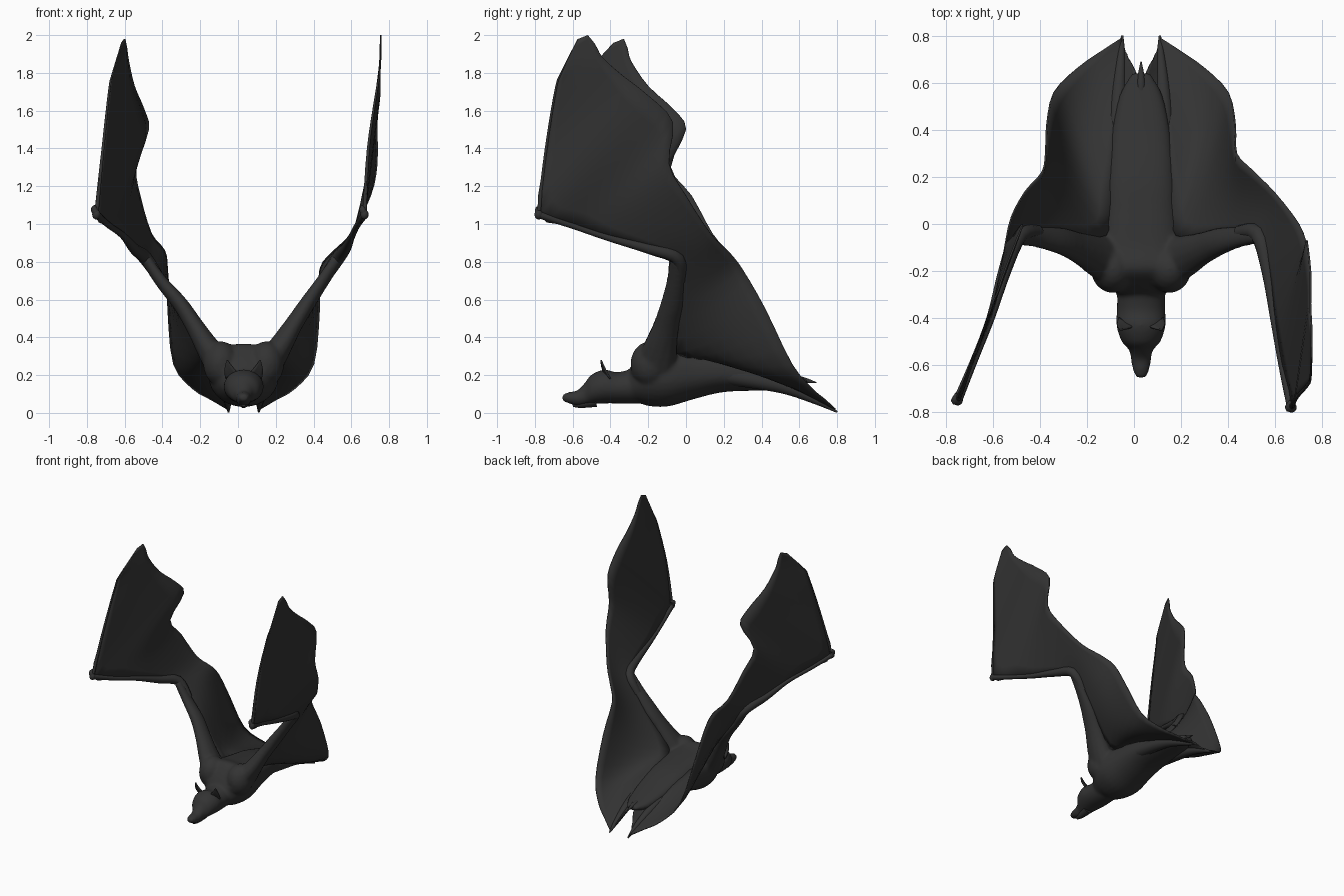
import bpy, bmesh, math
from mathutils import Vector

cube = bpy.data.objects.get("Cube")
if cube:
    bpy.data.objects.remove(cube)

CX = 0.03  # centre line of the body


def material(name, rgb):
    m = bpy.data.materials.new(name)
    m.use_nodes = True
    m.diffuse_color = (*rgb, 1)
    bsdf = m.node_tree.nodes["Principled BSDF"]
    bsdf.inputs["Base Color"].default_value = (*rgb, 1)
    bsdf.inputs["Roughness"].default_value = 0.8
    return m


HIDE = material("charcoal hide", (0.033, 0.033, 0.033))


def finish(bm, name, closed=True):
    if closed:
        bmesh.ops.recalc_face_normals(bm, faces=bm.faces)
    mesh = bpy.data.meshes.new(name)
    bm.to_mesh(mesh)
    bm.free()
    ob = bpy.data.objects.new(name, mesh)
    bpy.context.collection.objects.link(ob)
    mesh.materials.append(HIDE)
    bpy.ops.object.select_all(action="DESELECT")
    ob.select_set(True)
    bpy.context.view_layer.objects.active = ob
    bpy.ops.object.shade_smooth_by_angle(angle=math.radians(50))
    return ob


def spline(pts, steps):
    """Catmull-Rom through points of any dimension."""
    pts = [Vector(p) for p in pts]
    out = []
    for i in range(len(pts) - 1):
        a, b, c, d = pts[max(i - 1, 0)], pts[i], pts[i + 1], pts[min(i + 2, len(pts) - 1)]
        for s in range(steps):
            t = s / steps
            out.append(0.5 * (2 * b + (c - a) * t + (2 * a - 5 * b + 4 * c - d) * t * t
                              + (3 * b - a - 3 * c + d) * t ** 3))
    return out + [pts[-1]]


def skin(bm, rings, cap=True, loop=True):
    vs = [[bm.verts.new(p) for p in r] for r in rings]
    n = len(vs[0])
    for a, b in zip(vs, vs[1:]):
        for j in range(n if loop else n - 1):
            k = (j + 1) % n
            bm.faces.new((a[j], a[k], b[k], b[j]))
    if cap:
        bm.faces.new(vs[0])
        bm.faces.new(vs[-1])


def circle(sides):
    return [2 * math.pi * k / sides for k in range(sides)]


def trunk(name, sections, back_power=1):
    """Sections are (y, centre z, half width, half height); a low power squares the back."""
    def ring(y, z, w, h):
        for t in circle(28):
            c, s = math.cos(t), math.sin(t)
            p = back_power if s > 0 else 1
            yield (CX + w * math.copysign(abs(c) ** p, c), y,
                   z + h * math.copysign(abs(s) ** p, s))

    bm = bmesh.new()
    skin(bm, [list(ring(*sec)) for sec in spline(sections, 4)])
    return finish(bm, name)


def tube(name, path, radii, sides=12, flat=1):
    bm = bmesh.new()
    data = spline([(*p, r) for p, r in zip(path, radii)], 4)
    pts = [Vector(d[:3]) for d in data]
    rings = []
    for i, p in enumerate(pts):
        axis = (pts[min(i + 1, len(pts) - 1)] - pts[max(i - 1, 0)]).normalized()
        u = axis.cross(Vector((0.3, 0.2, 1))).normalized()
        v = axis.cross(u) * flat
        rings.append([p + data[i][3] * (math.cos(t) * u + math.sin(t) * v)
                      for t in circle(sides)])
    skin(bm, rings)
    return finish(bm, name)


def sheet(name, lead, trail, sag=(0, 0, 0), sag_rows=1, cols=8):
    """Thin membrane stretched between two edges; its first rows may sag."""
    bm = bmesh.new()
    rows = []
    for i, (a, b) in enumerate(zip(spline(lead, 3), spline(trail, 3))):
        fade = math.sin(math.pi * min(i / sag_rows, 1))
        bow = Vector(sag) * (b - a).length * fade
        rows.append([a.lerp(b, c / cols) + bow * math.sin(math.pi * c / cols)
                     for c in range(cols + 1)])
    skin(bm, rows, cap=False, loop=False)
    ob = finish(bm, name, closed=False)
    mod = ob.modifiers.new("thickness", "SOLIDIFY")
    mod.thickness = 0.008
    mod.offset = 0


def ball(name, at, size):
    bm = bmesh.new()
    bmesh.ops.create_uvsphere(bm, u_segments=16, v_segments=10, radius=1)
    for v in bm.verts:
        v.co = Vector([at[i] + v.co[i] * size[i] for i in range(3)])
    return finish(bm, name)


# Body and head, fused with the arms below
flesh = [
    trunk("body", [(-0.31, .135, .09, .075), (-0.26, .175, .135, .12), (-0.19, .2, .175, .165),
                   (-0.09, .19, .185, .155), (0.05, .2, .165, .125), (0.2, .205, .15, .095),
                   (0.4, .18, .125, .062), (0.55, .16, .09, .04), (0.64, .16, .04, .018)],
          back_power=0.7),
    trunk("head", [(-0.22, .15, .1, .1), (-0.36, .133, .103, .083), (-0.43, .14, .105, .09),
                   (-0.5, .125, .083, .078), (-0.535, .1, .052, .06), (-0.575, .078, .043, .042),
                   (-0.62, .08, .036, .03), (-0.655, .08, .02, .018)])]
tube("lower_jaw", [(CX, -0.48, .07), (CX, -0.56, .05), (CX, -0.6, .042)], [.04, .025, .01])
tube("tail", [(CX, .54, .175), (CX, .61, .175), (CX, .69, .16)], [.02, .018, .003])

# Wing edges shared by both sides: along the body and up the arm
body_lead = [(0.11, .77, .025), (0.125, .55, .14), (0.145, .3, .24), (0.16, .1, .285),
             (0.18, -.05, .32), (0.355, -.045, .56)]
body_trail = [(0.115, .79, .02), (0.2, .735, .07), (0.3, .665, .13), (0.4, .56, .26),
              (0.43, .42, .55), (0.435, .3, .76)]

# Outer part of each wing from the elbow on, posed differently left and right
outer = {
    1: ([(0.45, -.035, .7), (0.53, -.045, .82), (0.57, -.2, .87), (0.6, -.42, .93),
         (0.63, -.6, .99), (0.67, -.78, 1.05), (0.69, -.74, 1.4), (0.735, -.69, 1.71),
         (0.75, -.66, 1.8), (0.755, -.57, 1.98)],
        [(0.5, .23, .85), (0.6, .13, .95), (0.7, 0, 1.15), (0.735, -.09, 1.32),
         (0.735, -.07, 1.54), (0.75, -.2, 1.68), (0.75, -.34, 1.79), (0.755, -.44, 1.88),
         (0.755, -.48, 1.95), (0.755, -.52, 2.0)]),
    -1: ([(-.41, -.035, .7), (-.49, -.05, .82), (-.55, -.2, .87), (-.61, -.4, .94),
          (-.68, -.58, .99), (-.75, -.75, 1.05), (-.715, -.66, 1.4), (-.68, -.56, 1.72),
          (-.665, -.53, 1.79), (-.615, -.38, 1.96)],
         [(-.39, .22, .86), (-.46, .14, .95), (-.52, .03, 1.15), (-.54, -.08, 1.3),
          (-.475, 0, 1.5), (-.5, -.07, 1.61), (-.55, -.2, 1.73), (-.58, -.29, 1.86),
          (-.59, -.31, 1.93), (-.6, -.33, 1.98)])}

for s, side in ((1, "left"), (-1, "right")):
    def m(x, y, z):
        return (CX + s * (x - CX), y, z)

    def flip(points):
        return [m(*p) for p in points]

    lead, trail = outer[s]
    # Wing membrane in one piece from foot to tip
    sheet(side + "_wing_membrane", flip(body_lead) + lead, flip(body_trail) + trail,
          (s * 0.06, 0, -0.06), sag_rows=24)
    # Arm bones, finger and thumb
    flesh.append(tube(side + "_upper_arm",
                      flip([(0.12, -.17, .2), (0.21, -.14, .33), (0.29, -.105, .46),
                            (0.365, -.075, .575)]) + [Vector(lead[0]) + Vector((0, -.02, 0)),
                                                      lead[1]],
                      [.13, .095, .07, .06, .048, .042], flat=0.7))
    tube(side + "_forearm", lead[:6], [.03, .036, .028, .018, .016, .02])
    tube(side + "_finger", lead[5:], [.012, .008, .006, .005, .003], 8)
    wrist = Vector(lead[5])
    ball(side + "_wrist", wrist, (.022, .022, .026))
    tube(side + "_thumb", [wrist, wrist + Vector((-.012, 0, .03)),
                           wrist + Vector((-.005, .03, .045))], [.018, .017, .006], 8)
    # Shoulder muscle
    flesh.append(ball(side + "_shoulder", m(0.15, -.19, .26), (.095, .105, .12)))
    # Hind leg and pointed foot
    tube(side + "_leg", flip([(0.125, .2, .2), (0.13, .4, .165), (0.125, .55, .125),
                              (0.115, .7, .06), (0.11, .8, .005)]),
         [.05, .043, .033, .02, .005])
    # Membrane between leg and tail
    sheet(side + "_tail_membrane", flip([(0.12, .4, .17), (0.12, .55, .13), (0.11, .66, .08),
                                         (0.105, .76, .03)]),
          flip([(CX, .4, .21), (CX, .55, .18), (0.055, .65, .14), (0.092, .72, .06)]), cols=5)
    # Face: ear, eye and nostril
    sheet(side + "_ear", flip([(0.06, -.435, .21), (0.09, -.445, .245), (0.116, -.45, .28)]),
          flip([(0.125, -.4, .18), (0.132, -.425, .225), (0.12, -.45, .28)]), cols=4)
    ball(side + "_eye", m(0.08, -.5, .155), (.018, .016, .012))
    ball(side + "_nostril", m(0.045, -.63, .085), (.012, .016, .013))

# Fuse body, head, shoulders and arms into one smooth skin
bpy.ops.object.select_all(action="DESELECT")
for part in flesh:
    part.select_set(True)
bpy.context.view_layer.objects.active = flesh[0]
bpy.ops.object.join()
fuse = flesh[0].modifiers.new("fuse", "REMESH")
fuse.mode = "VOXEL"
fuse.voxel_size = 0.01
fuse.use_smooth_shade = True
relax = flesh[0].modifiers.new("relax", "SMOOTH")
relax.factor = 0.5
relax.iterations = 8
